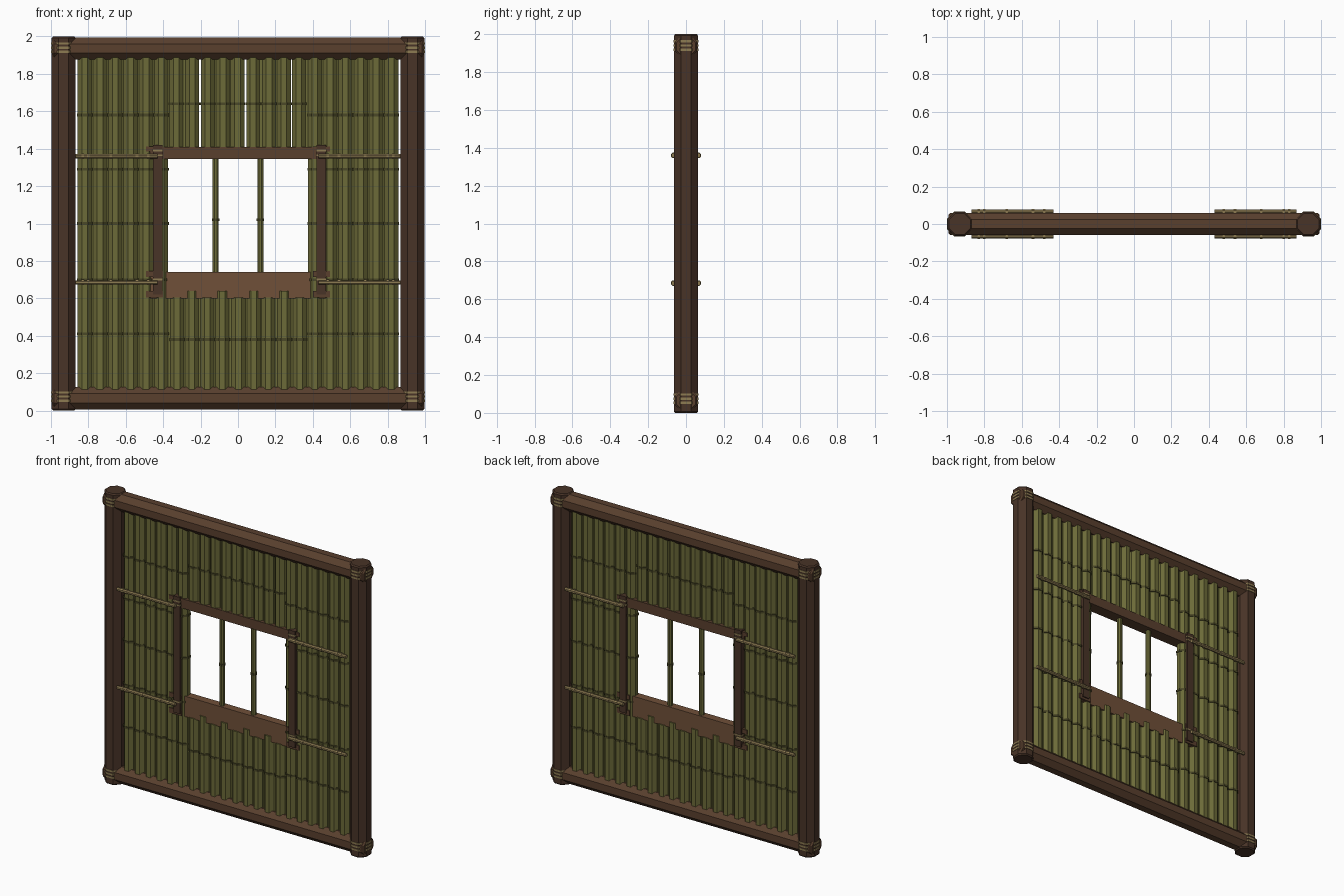
import bpy, bmesh, math, random
from mathutils import Vector

random.seed(4)
if "Cube" in bpy.data.objects:
    bpy.data.objects.remove(bpy.data.objects["Cube"], do_unlink=True)


def material(name, rgb):
    m = bpy.data.materials.new(name)
    m.use_nodes = True
    m.diffuse_color = (*rgb, 1)
    bsdf = m.node_tree.nodes["Principled BSDF"]
    bsdf.inputs["Base Color"].default_value = (*rgb, 1)
    bsdf.inputs["Roughness"].default_value = 0.8
    return m


POST = material("dark_wood", (0.065, 0.033, 0.02))
BEAM = material("brown_wood", (0.10, 0.05, 0.027))
SILL = material("light_wood", (0.16, 0.08, 0.04))
BAMBOO = material("bamboo", (0.15, 0.145, 0.04))
NODE = material("bamboo_node", (0.07, 0.065, 0.02))
CANE = material("dry_cane", (0.27, 0.2, 0.085))


def finish(name, bm, mat):
    bmesh.ops.recalc_face_normals(bm, faces=bm.faces)
    mesh = bpy.data.meshes.new(name)
    bm.to_mesh(mesh)
    bm.free()
    mesh.materials.append(mat)
    ob = bpy.data.objects.new(name, mesh)
    bpy.context.collection.objects.link(ob)
    return ob


def pole(name, start, end, apothem, mat, sides=8, chamfer=0.0):
    """Flat-sided pole between two points, optionally with cut-back ends."""
    a, b = Vector(start), Vector(end)
    axis = (b - a).normalized()
    u = Vector((0, 1, 0))
    v = axis.cross(u)
    full = apothem / math.cos(math.pi / sides)
    stations = [(a, full), (b, full)]
    if chamfer:
        cut, small = axis * chamfer, full - chamfer
        stations = [(a, small), (a + cut, full), (b - cut, full), (b, small)]
    bm = bmesh.new()
    rings = []
    for centre, r in stations:
        angles = [math.tau * (i + 0.5) / sides for i in range(sides)]
        rings.append([bm.verts.new(centre + r * (u * math.cos(t) + v * math.sin(t))) for t in angles])
    for lo, hi in zip(rings, rings[1:]):
        for i in range(sides):
            j = (i + 1) % sides
            bm.faces.new((lo[i], lo[j], hi[j], hi[i]))
    bm.faces.new(rings[0])
    bm.faces.new(rings[-1])
    return finish(name, bm, mat)


def block(name, x, z, depth, mat):
    """Board spanning ranges x and z, with half thickness depth."""
    bm = bmesh.new()
    bmesh.ops.create_cube(bm, size=1)
    bmesh.ops.scale(bm, verts=bm.verts, vec=(x[1] - x[0], 2 * depth, z[1] - z[0]))
    bmesh.ops.translate(bm, verts=bm.verts, vec=(sum(x) / 2, 0, sum(z) / 2))
    return finish(name, bm, mat)


def cane(name, x, z, r, nodes, y=0.0):
    """Upright bamboo with raised rings at the node heights."""
    pole(name, (x, y, z[0]), (x, y, z[1]), r, BAMBOO)
    for h in nodes:
        pole(name + "_node", (x, y, h - 0.007), (x, y, h + 0.007), r + 0.004, NODE)


# Outer frame: crossing posts and beams
for side, label in ((-1, "right"), (1, "left")):
    x = side * 0.932
    pole(label + "_post", (x, 0, 0), (x, 0, 2), 0.064, POST, chamfer=0.008)
    for level in (0.075, 1.94):
        for step in (-1, 0, 1):
            h = level + step * 0.022
            pole(label + "_corner_lashing", (x, 0, h - 0.006), (x, 0, h + 0.006), 0.067, CANE)
for z, label in ((0.066, "bottom"), (1.935, "top")):
    pole(label + "_beam", (-0.993, 0, z), (0.993, 0, z), 0.059, BEAM, chamfer=0.01)

# Bamboo wall, leaving the window open
STEP = 0.082
for i in range(-10, 11):
    x = i * STEP
    r = 0.0375 - random.uniform(0, 0.002)
    if abs(i) >= 5:
        cane("side_bamboo", x, (0.1, 1.9), r, (0.41, 0.70, 1.0, 1.29, 1.58))
    else:
        top = 0.64 if i % 2 else 0.605
        shift = random.uniform(-0.003, 0.003)
        cane("lower_bamboo", x + shift, (0.1, top), r, (0.38,))
        cane("upper_bamboo", x - shift, (1.39, 1.9), r, (1.64,))

# Thin canes filling the gaps
for i in range(-10, 10):
    x = (i + 0.5) * STEP
    if abs(x) > 5 * STEP:
        pole("side_filler", (x, 0, 0.1), (x, 0, 1.9), 0.012, BAMBOO, 6)
    else:
        pole("lower_filler", (x, 0, 0.1), (x, 0, 0.61), 0.012, BAMBOO, 6)
        if i % 3:
            pole("upper_filler", (x, 0, 1.39), (x, 0, 1.9), 0.012, BAMBOO, 6)

# Window: sill, header, jambs and bars
block("window_sill", (-0.47, 0.47), (0.6, 0.74), 0.028, SILL)
block("window_header", (-0.47, 0.47), (1.345, 1.41), 0.04, BEAM)
for side, x in ((-1, -0.43), (1, 0.445)):
    block("window_jamb", (x - 0.025, x + 0.025), (0.62, 1.42), 0.052, POST)
    ends = sorted((side * 0.4, side * 0.493))
    block("sill_end", ends, (0.605, 0.64), 0.044, BEAM)
    block("sill_end", ends, (0.715, 0.745), 0.044, BEAM)
    block("header_end", ends, (1.385, 1.412), 0.044, BEAM)
    for h in (0.7, 1.365, 1.39):
        block("jamb_lashing", (x - 0.028, x + 0.028), (h - 0.005, h + 0.005), 0.055, CANE)
    cane("window_bar", side * 0.12, (0.73, 1.36), 0.016, (1.02,))

# Horizontal battens on both faces of the wall
for side in (-1, 1):
    for y in (-0.065, 0.065):
        for z in (0.685, 1.36):
            pole("batten", (side * 0.43, y, z), (side * 0.87, y, z), 0.0115, CANE)
            for x in (0.48, 0.54, 0.68, 0.80, 0.83):
                pole("batten_ring", (side * x - 0.007, y, z), (side * x + 0.007, y, z), 0.0145, CANE)
